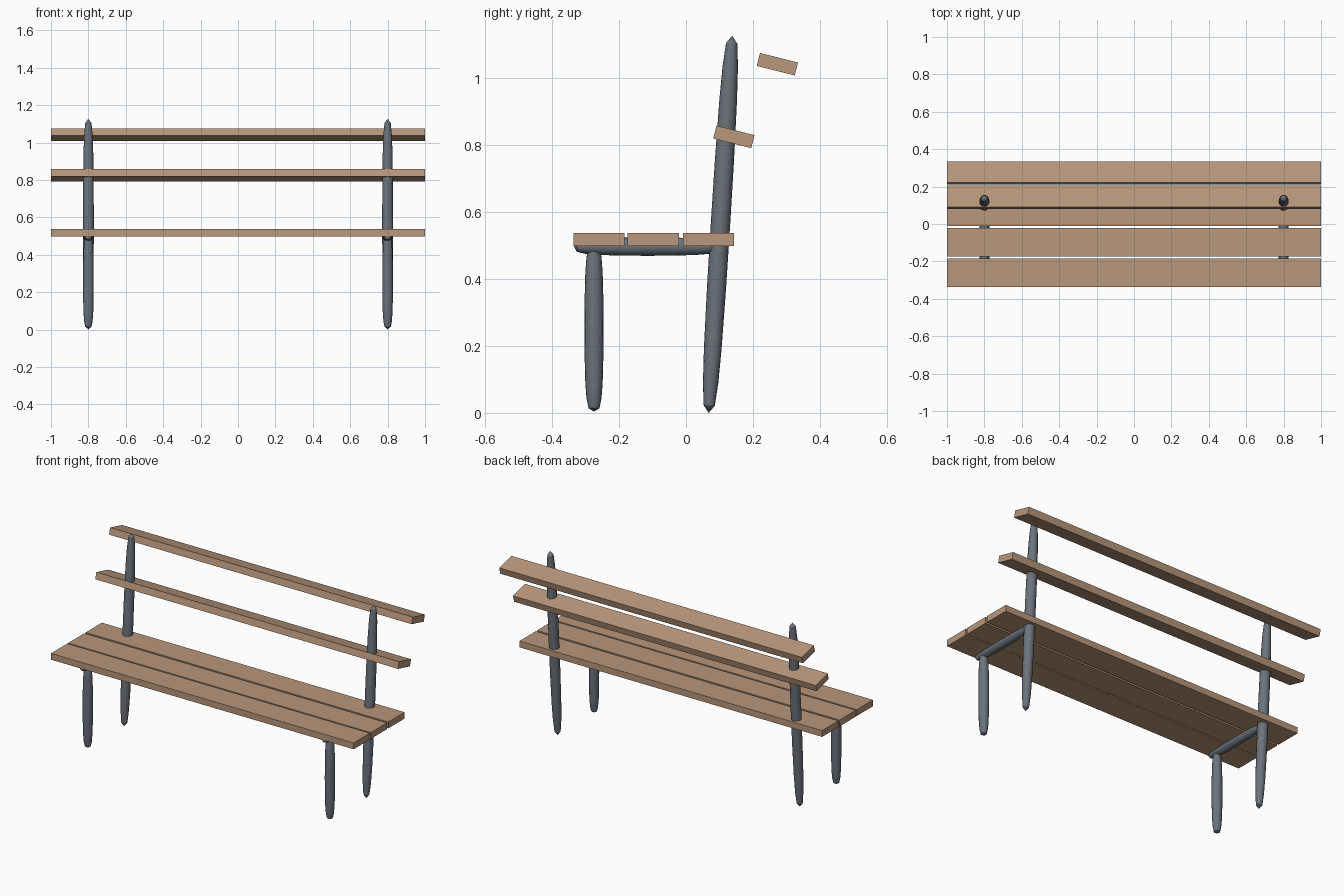
import bpy, bmesh, math
from mathutils import Vector, Matrix

if "Cube" in bpy.data.objects:
    bpy.data.objects.remove(bpy.data.objects["Cube"])


def material(name, color):
    m = bpy.data.materials.new(name)
    m.diffuse_color = color
    m.use_nodes = True
    m.node_tree.nodes["Principled BSDF"].inputs["Base Color"].default_value = m.diffuse_color
    return m


WOOD = material("wood", (0.48, 0.31, 0.20, 1))
METAL = material("painted_metal", (0.15, 0.17, 0.20, 1))


def finish(bm, name, mat):
    bmesh.ops.recalc_face_normals(bm, faces=bm.faces)
    mesh = bpy.data.meshes.new(name)
    bm.to_mesh(mesh)
    bm.free()
    ob = bpy.data.objects.new(name, mesh)
    bpy.context.collection.objects.link(ob)
    mesh.materials.append(mat)
    return ob


def slat(name, y, z, width, thick, tilt=0):
    bm = bmesh.new()
    bmesh.ops.create_cube(bm, size=1, matrix=Matrix.Diagonal((2, width, thick, 1)))
    ob = finish(bm, name, WOOD)
    ob.location = (0, y, z)
    ob.rotation_euler.x = math.radians(tilt)


# (fraction of length, fraction of radius) from tip to middle
HALF = [(0.02, 0.58), (0.08, 0.79), (0.17, 0.91), (0.33, 0.985), (0.5, 1.0)]
PROFILE = HALF + [(1 - t, r) for t, r in reversed(HALF[:-1])]


def rod(name, start, end, radius, sides=16):
    """Round bar with tapered, softly pointed ends."""
    start, end = Vector(start), Vector(end)
    axis = end - start
    rot = axis.to_track_quat('Z', 'Y')
    bm = bmesh.new()
    rings = []
    for t, r in PROFILE:
        rings.append([bm.verts.new(start + axis * t + rot @ Vector((
            radius * r * math.cos(2 * math.pi * i / sides),
            radius * r * math.sin(2 * math.pi * i / sides), 0)))
            for i in range(sides)])
    tips = bm.verts.new(start), bm.verts.new(end)
    for i in range(sides):
        j = (i + 1) % sides
        for a, b in zip(rings, rings[1:]):
            bm.faces.new((a[i], a[j], b[j], b[i]))
        bm.faces.new((tips[0], rings[0][j], rings[0][i]))
        bm.faces.new((tips[1], rings[-1][i], rings[-1][j]))
    ob = finish(bm, name, METAL)
    bpy.ops.object.select_all(action='DESELECT')
    ob.select_set(True)
    bpy.context.view_layer.objects.active = ob
    bpy.ops.object.shade_smooth_by_angle(angle=math.radians(30))


# Seat boards
for i, y in enumerate((-0.260, -0.098, 0.067)):
    slat(f"seat_slat_{i + 1}", y, 0.518, 0.153, 0.038)

# Tilted backrest boards
slat("back_slat_lower", 0.143, 0.825, 0.117, 0.04, -14)
slat("back_slat_upper", 0.273, 1.042, 0.117, 0.04, -14)

# Legs and seat supports on both sides
for side, x in (("left", -0.8), ("right", 0.8)):
    rod(f"front_leg_{side}", (x, -0.275, 0.004), (x, -0.275, 0.505), 0.0285)
    rod(f"back_post_{side}", (x, 0.068, 0.0), (x, 0.138, 1.127), 0.029)
    rod(f"seat_support_{side}", (x, -0.335, 0.497), (x, 0.105, 0.497), 0.0275)
